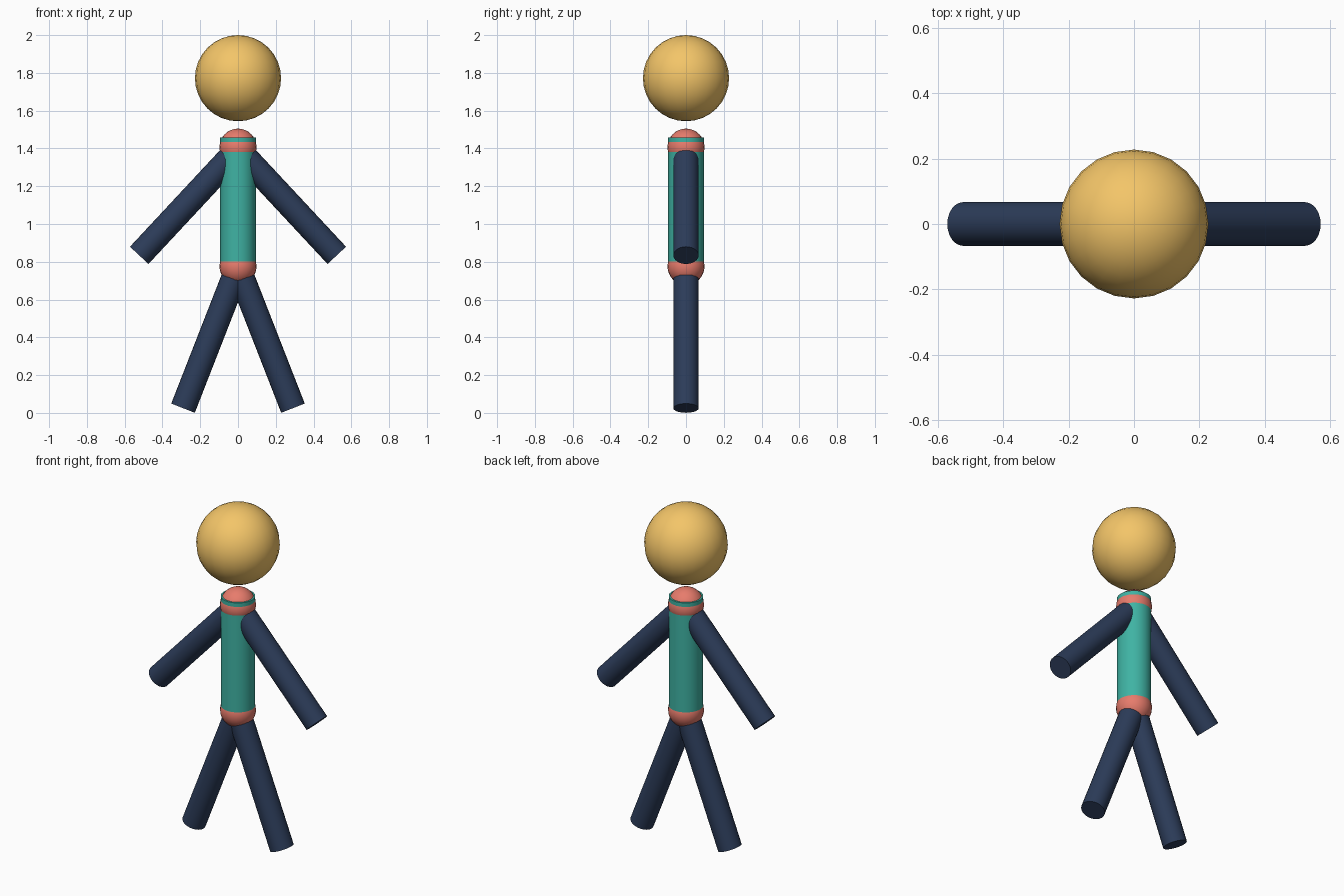
import bpy
from mathutils import Vector

if "Cube" in bpy.data.objects:
    bpy.data.objects.remove(bpy.data.objects["Cube"])


def material(name, rgb):
    m = bpy.data.materials.new(name)
    m.diffuse_color = (*rgb, 1)
    m.use_nodes = True
    m.node_tree.nodes["Principled BSDF"].inputs["Base Color"].default_value = m.diffuse_color
    return m


GOLD = material("gold", (0.90, 0.56, 0.14))
TEAL = material("teal", (0.05, 0.45, 0.37))
CORAL = material("coral", (0.80, 0.20, 0.15))
NAVY = material("navy", (0.025, 0.045, 0.10))


def finish(name, mat):
    ob = bpy.context.object
    ob.name = name
    ob.data.materials.append(mat)
    bpy.ops.object.shade_smooth_by_angle()
    return ob


def ball(name, z, r, mat):
    bpy.ops.mesh.primitive_uv_sphere_add(
        segments=24, ring_count=16, radius=r, location=(0, 0, z))
    return finish(name, mat)


def rod(name, a, b, r, mat):
    a, b = Vector(a), Vector(b)
    d = b - a
    bpy.ops.mesh.primitive_cylinder_add(
        vertices=24, radius=r, depth=d.length, location=(a + b) / 2,
        rotation=d.to_track_quat('Z', 'Y').to_euler())
    return finish(name, mat)


# head, floating above the body
ball("head", 1.772, 0.228, GOLD)

# torso with ball joints at both ends
rod("torso", (0, 0, 0.775), (0, 0, 1.457), 0.094, TEAL)
ball("shoulder_joint", 1.407, 0.098, CORAL)
ball("hip_joint", 0.775, 0.098, CORAL)

# limbs splayed from the joints, mirrored left and right
for side, s in (("left", 1), ("right", -1)):
    rod(side + "_arm", (0, 0, 1.395), (s * 0.523, 0, 0.834), 0.067, NAVY)
    rod(side + "_leg", (0, 0, 0.77), (s * 0.291, 0, 0.025), 0.067, NAVY)
